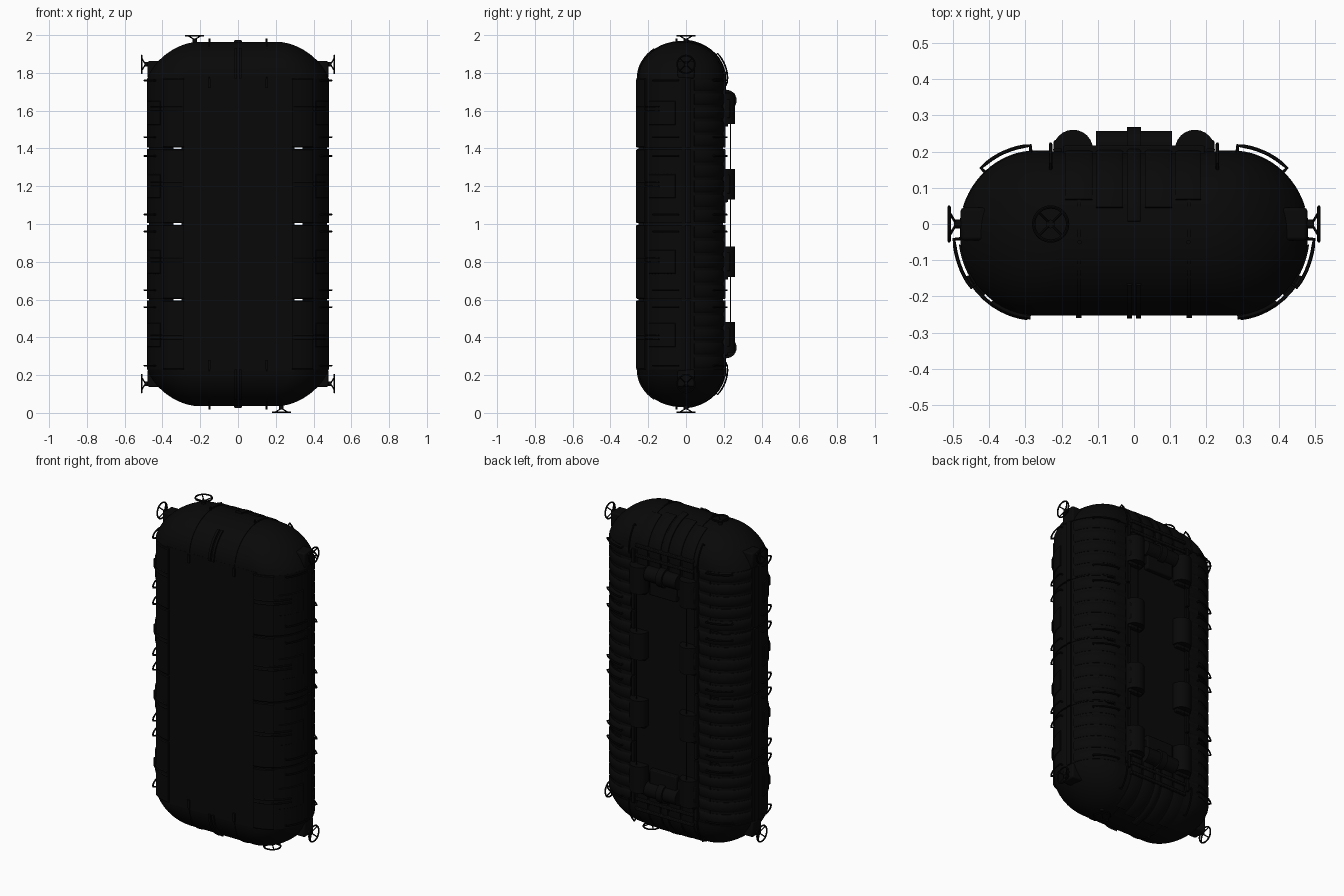
import bpy, bmesh
from math import sin, cos, radians, pi
from mathutils import Vector

if "Cube" in bpy.data.objects:
    bpy.data.objects.remove(bpy.data.objects["Cube"], do_unlink=True)

black = bpy.data.materials.new("matte black")
black.use_nodes = True
black.diffuse_color = (0.0025, 0.0025, 0.0025, 1)
shader = next(n for n in black.node_tree.nodes if n.type == "BSDF_PRINCIPLED")
shader.inputs["Base Color"].default_value = black.diffuse_color
shader.inputs["Roughness"].default_value = 0.8

MID, FLAT, RX, BACK, FRONT = -0.025, 0.27, 0.21, 0.225, 0.227
SEAMS = [0.225, 0.6, 1.0, 1.4, 1.775]


def finish(ob, name):
    ob.name = name
    ob.data.materials.clear()
    ob.data.materials.append(black)
    bpy.ops.object.select_all(action="DESELECT")
    ob.select_set(True)
    bpy.context.view_layer.objects.active = ob
    bpy.ops.object.shade_smooth_by_angle(angle=radians(35))
    return ob


def loft(name, rings):
    """Skin a row of closed rings and cap both ends."""
    bm = bmesh.new()
    rows = [[bm.verts.new(p) for p in ring] for ring in rings]
    n = len(rows[0])
    for a, b in zip(rows, rows[1:]):
        for i in range(n):
            bm.faces.new((a[i], a[(i + 1) % n], b[(i + 1) % n], b[i]))
    bm.faces.new(rows[0])
    bm.faces.new(rows[-1])
    bmesh.ops.recalc_face_normals(bm, faces=bm.faces)
    mesh = bpy.data.meshes.new(name)
    bm.to_mesh(mesh)
    bm.free()
    ob = bpy.data.objects.new(name, mesh)
    bpy.context.collection.objects.link(ob)
    return finish(ob, name)


def box(name, lo, hi, bevel=0.0):
    lo, hi = Vector(lo), Vector(hi)
    bpy.ops.mesh.primitive_cube_add(size=1, location=(lo + hi) / 2)
    ob = bpy.context.object
    ob.scale = [abs(v) for v in hi - lo]
    bpy.ops.object.transform_apply(location=False, rotation=False, scale=True)
    if bevel:
        mod = ob.modifiers.new("rounding", "BEVEL")
        mod.width, mod.segments = bevel, 2
    return finish(ob, name)


def rod(name, a, b, r, sides=16):
    a, b = Vector(a), Vector(b)
    bpy.ops.mesh.primitive_cylinder_add(vertices=sides, radius=r, depth=(b - a).length, location=(a + b) / 2)
    ob = bpy.context.object
    ob.rotation_euler = (b - a).to_track_quat("Z", "Y").to_euler()
    return finish(ob, name)


def tube(name, points, r):
    curve = bpy.data.curves.new(name, "CURVE")
    curve.dimensions = "3D"
    curve.bevel_depth, curve.bevel_resolution, curve.use_fill_caps = r, 1, True
    line = curve.splines.new("POLY")
    line.points.add(len(points) - 1)
    for p, co in zip(line.points, points):
        p.co = (*co, 1)
    ob = bpy.data.objects.new(name, curve)
    bpy.context.collection.objects.link(ob)
    bpy.ops.object.select_all(action="DESELECT")
    ob.select_set(True)
    bpy.context.view_layer.objects.active = ob
    bpy.ops.object.convert(target="MESH")
    return finish(bpy.context.object, name)


def spread(a, b, n):
    return [a + (b - a) * i / n for i in range(n + 1)]


def arc(side, deg, off=0.0):
    """Point on the rounded flank: 90 is the back, 0 the side, -90 the front."""
    c, s = cos(radians(deg)), sin(radians(deg))
    return side * (FLAT + (RX + off) * c), MID + ((BACK if s > 0 else FRONT) + off) * s


def mirror_z(end, z):
    return z if end > 0 else 2 - z


def dome(end, phi, x, off=0.0, face=1):
    """Point on the end cap; phi climbs from rim to crown."""
    r = BACK if face > 0 else FRONT
    z = 1.77 + (0.195 + off) * sin(radians(phi))
    return x, MID + face * (r + off) * cos(radians(phi)), mirror_z(end, z)


def hull_ring(phi, end):
    k = cos(radians(phi))
    flat = FLAT - 0.07 * sin(radians(phi))
    z = mirror_z(end, 1.77 + 0.195 * sin(radians(phi)))
    pts = []
    for side, angles in ((1, spread(-90, 90, 28)), (-1, spread(90, -90, 28))):
        for a in angles:
            x, y = arc(side, a)
            pts.append((side * flat + (x - side * FLAT) * k, MID + (y - MID) * k, z))
    return pts


def sweep_flank(name, side, angles, section, tail=None):
    rings = []
    if tail:
        rings.append([(side * tail, MID + BACK + o, z) for o, z in section])
    rings += [[(*arc(side, a, o), z) for o, z in section] for a in angles]
    return loft(name, rings)


def wheel(name, base, axis):
    """Ring on four slanted spokes."""
    base, axis = Vector(base), Vector(axis)
    u = axis.orthogonal().normalized()
    v = axis.cross(u)
    rim = base + axis * 0.028
    bpy.ops.mesh.primitive_torus_add(location=rim, major_radius=0.047, minor_radius=0.0045,
                                     major_segments=28, minor_segments=8)
    ob = bpy.context.object
    ob.rotation_euler = axis.to_track_quat("Z", "Y").to_euler()
    finish(ob, name + "_rim")
    rod(name + "_hub", base - axis * 0.03, base + axis * 0.014, 0.012)
    for i in range(4):
        d = u * cos(i * pi / 2) + v * sin(i * pi / 2)
        rod(name + "_spoke", base + axis * 0.008, rim + d * 0.047, 0.0035, 8)


# Core body with flat front and back, and rounded end caps
box("core", (-0.3, -0.252, 0.22), (0.3, 0.196, 1.78))
for end in (1, -1):
    loft("end_cap", [hull_ring(p, end) for p in spread(0, 86, 12)])

# Flank segments, ribs and front pads
for lo, hi in zip(SEAMS, SEAMS[1:]):
    lo, hi = lo + 0.004, hi - 0.004
    for side in (1, -1):
        outline = [arc(side, a, -0.006 if a > 0 else 0) for a in spread(90, -90, 32)]
        loft("flank_segment", [[(x, y, z) for x, y in outline] for z in (lo, hi)])
        box("back_edge_strip", (side * 0.2, 0.19, lo), (side * 0.222, 0.21, hi), 0.003)
        pad = [(-0.01, lo), (0.008, lo), (0.012, lo + 0.005), (0.012, hi - 0.005), (0.008, hi), (-0.01, hi)]
        sweep_flank("front_pad", side, spread(-55, -86, 8), pad)
        step = (hi - lo) / 5
        for i in range(5):
            a, b = lo + i * step + 0.007, lo + (i + 1) * step - 0.007
            rib = [(-0.015, a), (-0.004, a), (0.003, a + 0.01), (0.003, b - 0.01), (-0.004, b), (-0.015, b)]
            sweep_flank("flank_rib", side, spread(90, 18, 14), rib, tail=0.23)
        column = [(-0.015, lo), (0.003, lo), (0.003, hi), (-0.015, hi)]
        sweep_flank("side_column", side, spread(13, 5, 3), column)
        mid = (lo + hi) / 2
        panel = [(-0.01, mid - 0.07), (0.005, mid - 0.06), (0.005, mid + 0.06), (-0.01, mid + 0.07)]
        sweep_flank("flank_panel", side, spread(-8, -48, 8), panel)

for side in (1, -1):
    # Inner tube seen through the seams
    core = [arc(side, a, -0.009) for a in spread(69, -69, 20)]
    loft("inner_tube", [[(x, y, z) for x, y in core] for z in (0.25, 1.75)])

    # Curved handrails around the flanks
    for z in (1.76, 1.46, 1.36, 1.05, 0.96, 0.65, 0.56, 0.25):
        for a, b in ((-4, -38), (48, 86)):
            path = [arc(side, a, -0.005)] + [arc(side, t, 0.017) for t in spread(a, b, 8)] + [arc(side, b, -0.005)]
            tube("handrail", [(x, y, z) for x, y in path], 0.005)
    for z in (1.61, 1.21, 0.81, 0.4):
        for dz in (-0.011, 0.011):
            tube("front_rail", [(*arc(side, t, 0.01), z + dz) for t in spread(-30, -84, 8)], 0.005)

    # Latch drums and boxes along the back edges, joined by a cable
    for z in (1.61, 1.21, 0.8, 0.4):
        rod("latch_drum", (side * 0.168, 0.205, z - 0.08), (side * 0.168, 0.205, z + 0.08), 0.055, 24)
        box("latch_box", (side * 0.135, 0.19, z - 0.05), (side * 0.222, 0.232, z + 0.05), 0.006)
        box("latch_foot", (side * 0.125, 0.19, z - 0.095), (side * 0.215, 0.222, z - 0.06), 0.004)
    rod("back_cable", (side * 0.168, 0.235, 0.4), (side * 0.168, 0.235, 1.61), 0.002, 6)

    for end in (1, -1):
        # Corner mounts with wheels, and cap rails
        box("wheel_mount", (side * 0.4, -0.045, mirror_z(end, 1.77)),
            (side * 0.478, 0.045, mirror_z(end, 1.862)), 0.008)
        wheel("side_wheel", (side * 0.482, 0, mirror_z(end, 1.845)), (side, 0, 0))
        path = [dome(end, -6, side * 0.23, -0.005)]
        path += [dome(end, p, side * 0.23, 0.02) for p in spread(-6, 38, 6)]
        path.append(dome(end, 38, side * 0.23, -0.02))
        tube("cap_rail", path, 0.005)
        # Seam strips and pins on the caps
        section = [(0.148, -0.01), (0.156, -0.01), (0.156, 0.004), (0.148, 0.004)]
        rings = [[dome(end, p, side * x, o, f) for x, o in section]
                 for f, angles in ((-1, spread(2, 88, 10)), (1, spread(88, 2, 10))) for p in angles]
        loft("cap_strip", rings)
        rod("cap_pin", (side * 0.15, -0.05, mirror_z(end, 1.95)), (side * 0.15, -0.05, mirror_z(end, 1.983)), 0.006, 10)
        box("front_pin", (side * 0.145, -0.26, mirror_z(end, 1.72)), (side * 0.16, -0.24, mirror_z(end, 1.77)))

# Strapped bundles over the back of both caps
for end in (1, -1):
    for x0, x1, top, lift in ((-0.19, -0.115, 66, 0.007), (-0.105, -0.03, 72, 0.009), (-0.02, 0.02, 82, 0.012),
                              (0.03, 0.105, 72, 0.009), (0.115, 0.185, 66, 0.007)):
        shape = [(x0, -0.01), (x0, lift * 0.6), (x0 + 0.008, lift), (x1 - 0.008, lift), (x1, lift * 0.6), (x1, -0.01)]
        rings = [[(x, 0.2 + o, mirror_z(end, 1.56)) for x, o in shape]]
        rings += [[dome(end, p, x, o) for x, o in shape] for p in spread(0, top, 10)]
        loft("cap_bundle", rings)
    for z in (1.73, 1.79):
        box("bundle_strap", (-0.195, 0.19, mirror_z(end, z)), (0.195, 0.216, mirror_z(end, z + 0.018)), 0.004)
    roll_z = mirror_z(end, 1.655)
    rod("roll", (-0.105, 0.212, roll_z), (0.105, 0.212, roll_z), 0.045, 24)
    rod("roll_clasp", (-0.02, 0.212, roll_z), (0.02, 0.212, roll_z), 0.056, 24)
    box("roll_tray", (-0.09, 0.19, mirror_z(end, 1.53)), (0.09, 0.225, mirror_z(end, 1.62)), 0.006)

    # Front clasp and end wheel
    for x in (-0.012, 0.012):
        shape = [(x - 0.007, -0.01), (x - 0.007, 0.009), (x + 0.007, 0.009), (x + 0.007, -0.01)]
        loft("front_clasp", [[dome(end, p, x, o, -1) for x, o in shape] for p in spread(0, 52, 8)])
    wheel("end_wheel", (-0.23 * end, 0, mirror_z(end, 1.968)), (0, 0, end))
